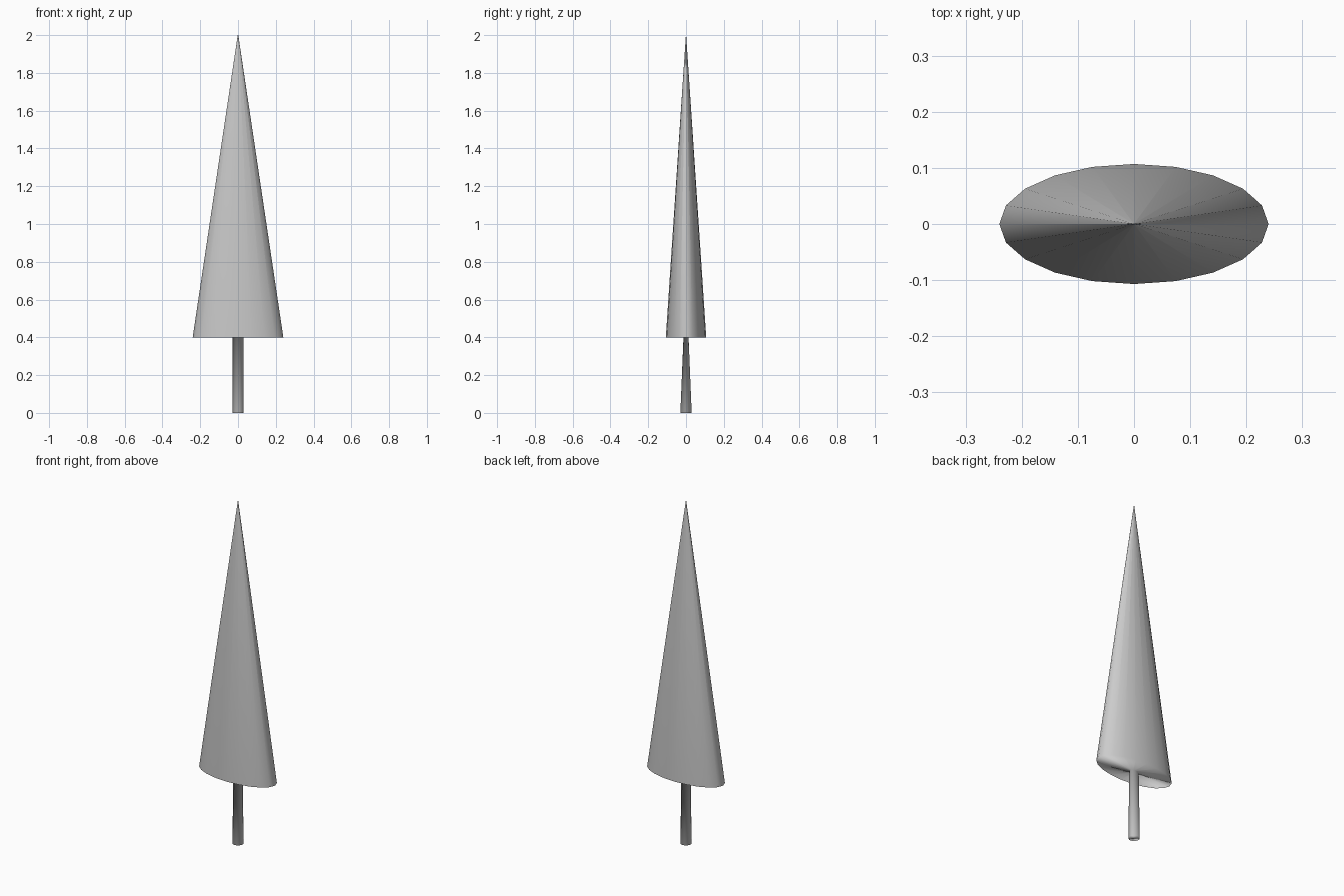
import bpy, bmesh
from math import cos, sin, tau

if "Cube" in bpy.data.objects:
    bpy.data.objects.remove(bpy.data.objects["Cube"])

SIDES = 20
bm = bmesh.new()


def ring(rx, ry, z):
    return [bm.verts.new((rx * cos(tau * i / SIDES), ry * sin(tau * i / SIDES), z))
            for i in range(SIDES)]


def bridge(a, b):
    for i in range(SIDES):
        j = (i + 1) % SIDES
        bm.faces.new((a[i], a[j], b[j], b[i]))


# Trunk: round foot, flattened where it meets the foliage
foot = ring(0.03, 0.03, 0.0)
neck = ring(0.03, 0.0134, 0.4)
bm.faces.new(foot[::-1])
bridge(foot, neck)

# Foliage: flat elliptical underside, then one tall cone with a tiny blunt tip
skirt = ring(0.24, 0.107, 0.4)
tip = ring(0.0015, 0.0007, 2.0)
bridge(neck, skirt)
bridge(skirt, tip)
bm.faces.new(tip)

# The whole skin is one smooth-shaded surface
bmesh.ops.recalc_face_normals(bm, faces=bm.faces)
for f in bm.faces:
    f.smooth = True

mesh = bpy.data.meshes.new("conical_tree")
bm.to_mesh(mesh)
bm.free()
tree = bpy.data.objects.new("conical_tree", mesh)
bpy.context.collection.objects.link(tree)

# Large side faces dominate the shading over the small caps
weighted = tree.modifiers.new("weighted_normals", 'WEIGHTED_NORMAL')
weighted.mode = 'FACE_AREA'
weighted.weight = 50
